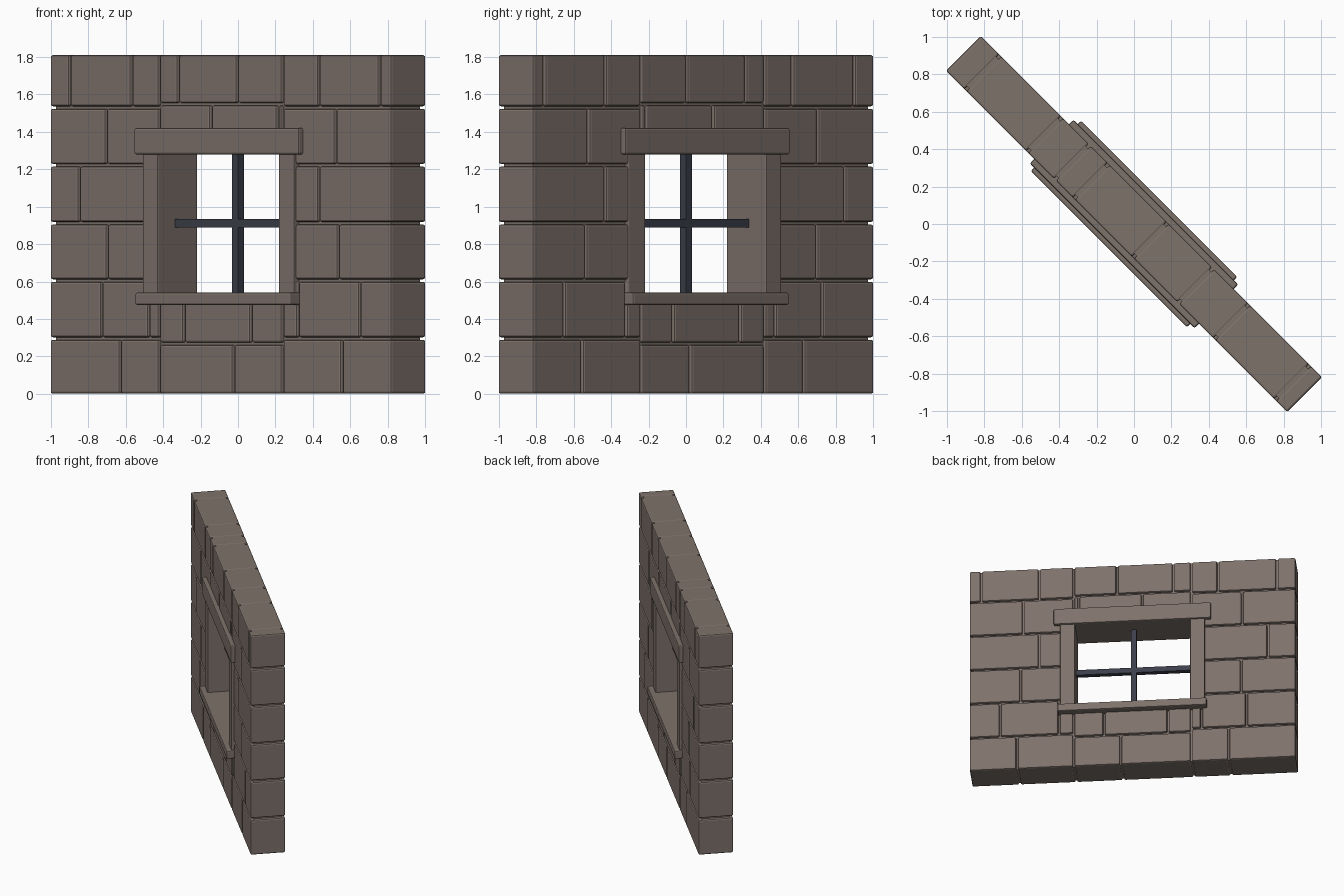
import bpy
import bmesh
from math import radians
from mathutils import Matrix

cube = bpy.data.objects.get("Cube")
if cube:
    bpy.data.objects.remove(cube, do_unlink=True)

TURN = radians(-45)      # the wall stands diagonally
HALF_LEN, HALF_THICK, HEIGHT = 1.29, 0.132, 1.81
SEAM = 0.466             # joint between the centre and side sections
GAP = 0.014
SLOPE = 0.707


def make_material(name, colour):
    mat = bpy.data.materials.new(name)
    mat.use_nodes = True
    rgba = (*colour, 1)
    mat.diffuse_color = rgba
    mat.node_tree.nodes["Principled BSDF"].inputs["Base Color"].default_value = rgba
    return mat


stone = make_material("warm_grey_stone", (0.21, 0.168, 0.146))
iron = make_material("dark_blue_iron", (0.045, 0.05, 0.068))


def add_box(bm, x0, x1, half_depth, z0, z1):
    """Box along the wall, symmetric through its thickness."""
    size = Matrix.Diagonal((x1 - x0, 2 * half_depth, z1 - z0, 1))
    place = Matrix.Translation(((x0 + x1) / 2, 0, (z0 + z1) / 2))
    bmesh.ops.create_cube(bm, size=1, matrix=place @ size)


def make_object(name, boxes, mat, bevel):
    bm = bmesh.new()
    for box in boxes:
        add_box(bm, *box)
    mesh = bpy.data.meshes.new(name)
    bm.to_mesh(mesh)
    bm.free()
    mesh.materials.append(mat)
    obj = bpy.data.objects.new(name, mesh)
    bpy.context.collection.objects.link(obj)
    obj.rotation_euler.z = TURN
    if bevel:
        mod = obj.modifiers.new("Soft edges", "BEVEL")
        mod.width = bevel
        mod.segments = 2


def courses(x0, x1, levels, joints):
    """Stone blocks for rows between levels, split at the given joints."""
    blocks = []
    last = len(levels) - 2
    for row, cuts in enumerate(joints):
        z0 = levels[row] + (GAP / 2 if row else 0)
        z1 = levels[row + 1] - (GAP / 2 if row < last else 0)
        edges = [x0 - GAP / 2, *cuts, x1 + GAP / 2]
        for a, b in zip(edges, edges[1:]):
            blocks.append((a + GAP / 2, b - GAP / 2, HALF_THICK, z0, z1))
    return blocks


def section(name, x0, x1, levels, joints):
    """Blocks plus a recessed mortar core that closes the joints."""
    make_object(name + "_blocks", courses(x0, x1, levels, joints), stone, 0.011)
    inset = 0.022
    c0 = x0 + inset if x0 < -1 else x0 - GAP / 2
    c1 = x1 - inset if x1 > 1 else x1 + GAP / 2
    core = (c0, c1, HALF_THICK - inset, levels[0] + 0.004, levels[-1] - 0.002)
    make_object(name + "_core", [core], stone, 0)


def along(*xs):
    """Joint positions measured across the front, turned into wall positions."""
    return [(x + 0.092) / SLOPE for x in xs]


# Side sections, six courses each
side_levels = [0, 0.295, 0.605, 0.912, 1.222, 1.53, HEIGHT]
section("right_wall", -HALF_LEN, -SEAM - GAP / 2, side_levels,
        [along(-0.63), along(-0.73, -0.478), along(-0.7), along(-0.85),
         along(-0.705), along(-0.9, -0.57)])
section("left_wall", SEAM + GAP / 2, HALF_LEN, side_levels,
        [along(0.555), along(0.32, 0.65), along(0.535), along(0.43),
         along(0.52), along(0.43, 0.755)])

# Centre section below and above the opening
section("wall_below_window", -SEAM + GAP / 2, SEAM - GAP / 2,
        [0, 0.267, 0.53], [along(-0.025), along(-0.29, 0.068)])
section("wall_above_window", -SEAM + GAP / 2, SEAM - GAP / 2,
        [1.29, 1.548, HEIGHT], [along(-0.145, 0.21), along(-0.32, -0.005)])

# Window surround, running through the wall
make_object("lintel", [(-0.622, 0.622, 0.165, 1.28, 1.42)], stone, 0.009)
make_object("sill", [(-0.59, 0.59, 0.19, 0.475, 0.54)], stone, 0.009)
for name, side in (("right_jamb", -1), ("left_jamb", 1)):
    x0, x1 = sorted((side * 0.457, side * 0.572))
    make_object(name, [(x0, x1, 0.15, 0.53, 1.29)], stone, 0.006)

# Crossed window bars
make_object("upright_bar", [(-0.022, 0.022, 0.022, 0.53, 1.29)], iron, 0)
make_object("cross_bar", [(-0.46, 0.46, 0.021, 0.89, 0.935)], iron, 0)
